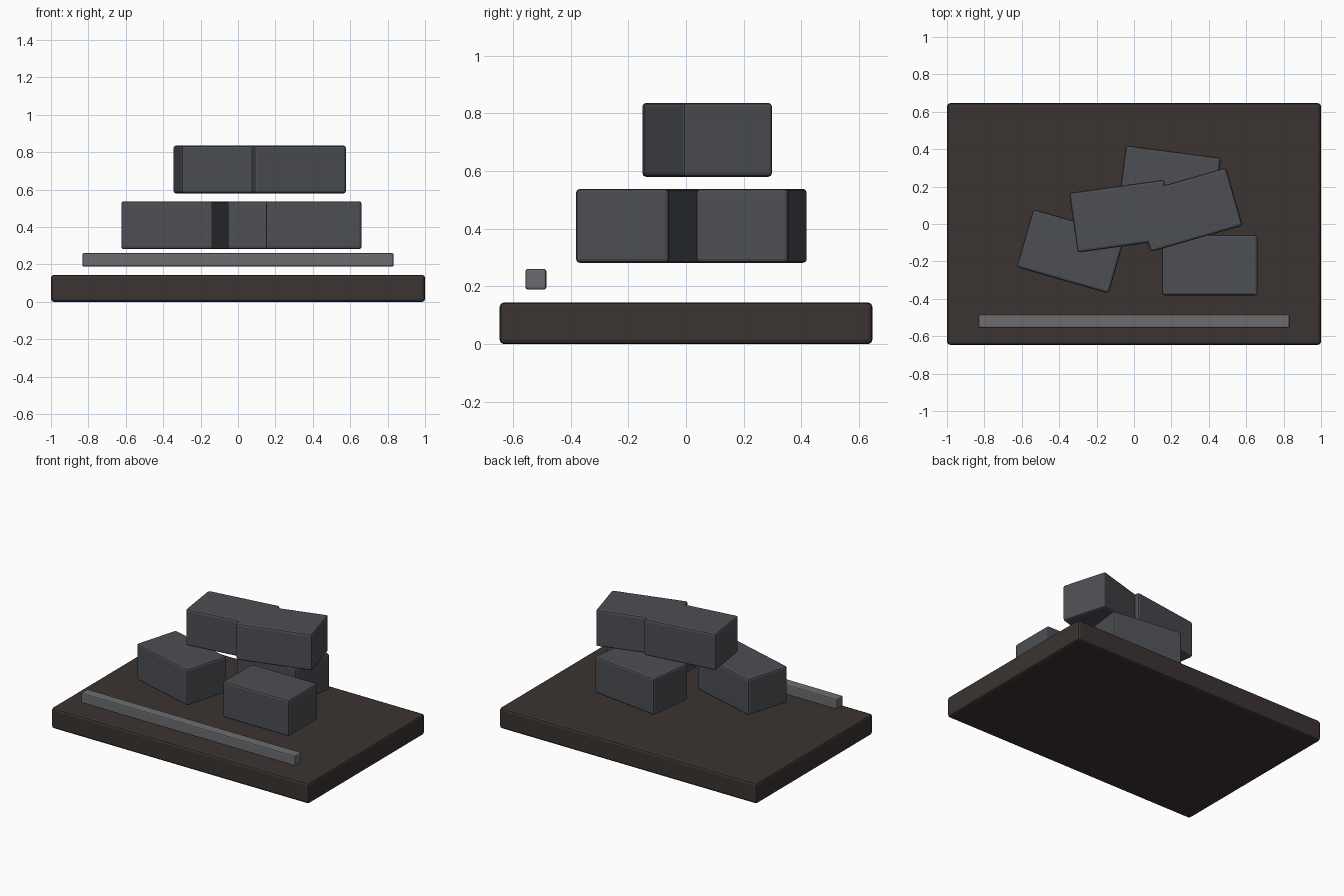
import bpy
import bmesh
import math

if "Cube" in bpy.data.objects:
    bpy.data.objects.remove(bpy.data.objects["Cube"])


def material(name, rgb):
    m = bpy.data.materials.new(name)
    m.diffuse_color = (*rgb, 1.0)
    m.use_nodes = True
    m.node_tree.nodes["Principled BSDF"].inputs["Base Color"].default_value = m.diffuse_color
    return m


coal = material("dark slate", (0.074, 0.077, 0.088))
soil = material("dark brown", (0.043, 0.033, 0.031))
steel = material("mid grey", (0.150, 0.152, 0.163))


def block(name, center, size, mat, bevel, turn=0.0):
    """Bevelled box turned about the vertical axis."""
    bm = bmesh.new()
    bmesh.ops.create_cube(bm, size=1.0)
    bmesh.ops.scale(bm, vec=size, verts=bm.verts)
    bmesh.ops.bevel(bm, geom=bm.edges[:], offset=bevel, segments=2,
                    profile=0.5, affect='EDGES')
    mesh = bpy.data.meshes.new(name)
    bm.to_mesh(mesh)
    bm.free()
    mesh.materials.append(mat)
    ob = bpy.data.objects.new(name, mesh)
    ob.location = center
    ob.rotation_euler.z = math.radians(turn)
    bpy.context.collection.objects.link(ob)
    return ob


# Base slab
block("base_slab", (0, 0, 0.0725), (2.0, 1.292, 0.145), soil, 0.016)

# Floating front rail
block("front_rail", (0, -0.52, 0.225), (1.664, 0.072, 0.072), steel, 0.008)

# Three lower bricks and two upper bricks: x, y, z, turn in degrees
bricks = {
    "lower_left_brick": (-0.337, -0.146, 0.41, -16),
    "lower_back_brick": (0.19, 0.227, 0.41, -7.5),
    "lower_right_brick": (0.405, -0.22, 0.41, 0),
    "upper_left_brick": (-0.07, 0.042, 0.708, 8),
    "upper_right_brick": (0.29, 0.076, 0.708, 16),
}
for name, (x, y, z, turn) in bricks.items():
    block(name, (x, y, z), (0.512, 0.322, 0.256), coal, 0.013, turn)
